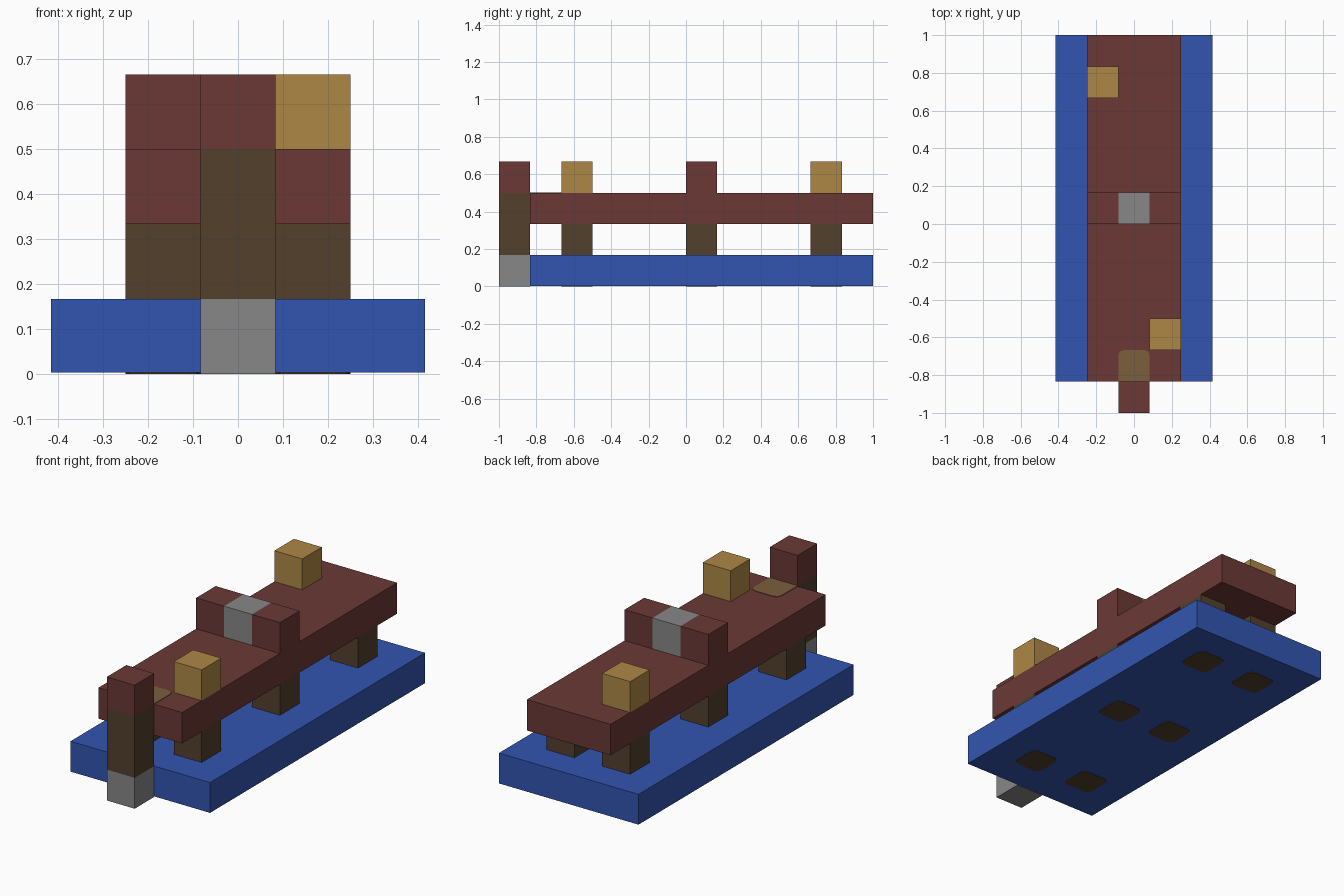
import bpy
import bmesh
from mathutils import Vector

U = 1 / 6      # edge of one block
T = 0.003      # thickness of painted plates

cube = bpy.data.objects.get("Cube")
if cube:
    bpy.data.objects.remove(cube, do_unlink=True)


def material(name, rgb):
    """Flat material from 8-bit display colour, converted to linear."""
    lin = [((c / 255 + 0.055) / 1.055) ** 2.4 for c in rgb] + [1.0]
    mat = bpy.data.materials.new(name)
    mat.use_nodes = True
    mat.diffuse_color = lin
    bsdf = mat.node_tree.nodes["Principled BSDF"]
    bsdf.inputs["Base Color"].default_value = lin
    bsdf.inputs["Roughness"].default_value = 0.9
    return mat


BLUE = material("blue", (50, 85, 176))
RED = material("dark red", (107, 57, 53))
BROWN = material("dark brown", (82, 64, 44))
TAN = material("tan", (174, 135, 70))
GREY = material("grey", (135, 135, 135))
OLIVE = material("light brown", (124, 95, 60))


def block(name, mat, low, high, cut=0.0, cut_rule=lambda v: True):
    """Box between two corners; upright edges passing cut_rule are trimmed."""
    low, high = Vector(low), Vector(high)
    size, mid = high - low, (low + high) / 2
    bm = bmesh.new()
    bmesh.ops.create_cube(bm, size=1)
    for v in bm.verts:
        v.co = v.co * size + mid
    if cut:
        edges = [e for e in bm.edges
                 if abs(e.verts[0].co.z - e.verts[1].co.z) > T / 2
                 and cut_rule(e.verts[0].co)]
        bmesh.ops.bevel(bm, geom=edges, offset=cut, segments=2,
                        profile=0.5, affect='EDGES')
    mesh = bpy.data.meshes.new(name)
    bm.to_mesh(mesh)
    bm.free()
    mesh.materials.append(mat)
    obj = bpy.data.objects.new(name, mesh)
    bpy.context.collection.objects.link(obj)
    return obj


def cell(name, mat, x, y, z, height=1):
    """Block one unit wide, centred on x, from y and z, in units."""
    return block(name, mat, ((x - .5) * U, y * U, z * U),
                 ((x + .5) * U, (y + 1) * U, (z + height) * U))


# Base slab and raised deck
block("base", BLUE, (-2.5 * U, -5 * U, T), (2.5 * U, 1, U))
block("deck", RED, (-1.5 * U, -5 * U, 2 * U), (1.5 * U, 1, 3 * U))

# Three pairs of legs, with their ends showing under the base
for row, y in (("front", -4), ("middle", 0), ("back", 4)):
    for side, x in (("right", -1), ("left", 1)):
        cell(f"{row}_{side}_leg", BROWN, x, y, 1)
        block(f"{row}_{side}_leg_end", BROWN, ((x - .5) * U, y * U, 0),
              ((x + .5) * U, (y + 1) * U, T), cut=0.03)

# Crossbar on the deck with a grey centre
for name, mat, x in (("crossbar_right", RED, -1), ("crossbar_centre", GREY, 0),
                     ("crossbar_left", RED, 1)):
    cell(name, mat, x, 0, 3)

# Tan blocks at opposite corners of the deck
cell("front_tan_block", TAN, 1, -4, 3)
cell("back_tan_block", TAN, -1, 4, 3)

# Front post in three colours
cell("post_foot", GREY, 0, -6, 0)
cell("post_shaft", BROWN, 0, -6, 1, height=2)
cell("post_cap", RED, 0, -6, 3)

# Painted patch on the deck behind the post
block("deck_patch", OLIVE, (-U / 2, -5 * U, 3 * U), (U / 2, -4 * U, 3 * U + T),
      cut=0.03, cut_rule=lambda co: co.y > -4.5 * U)
